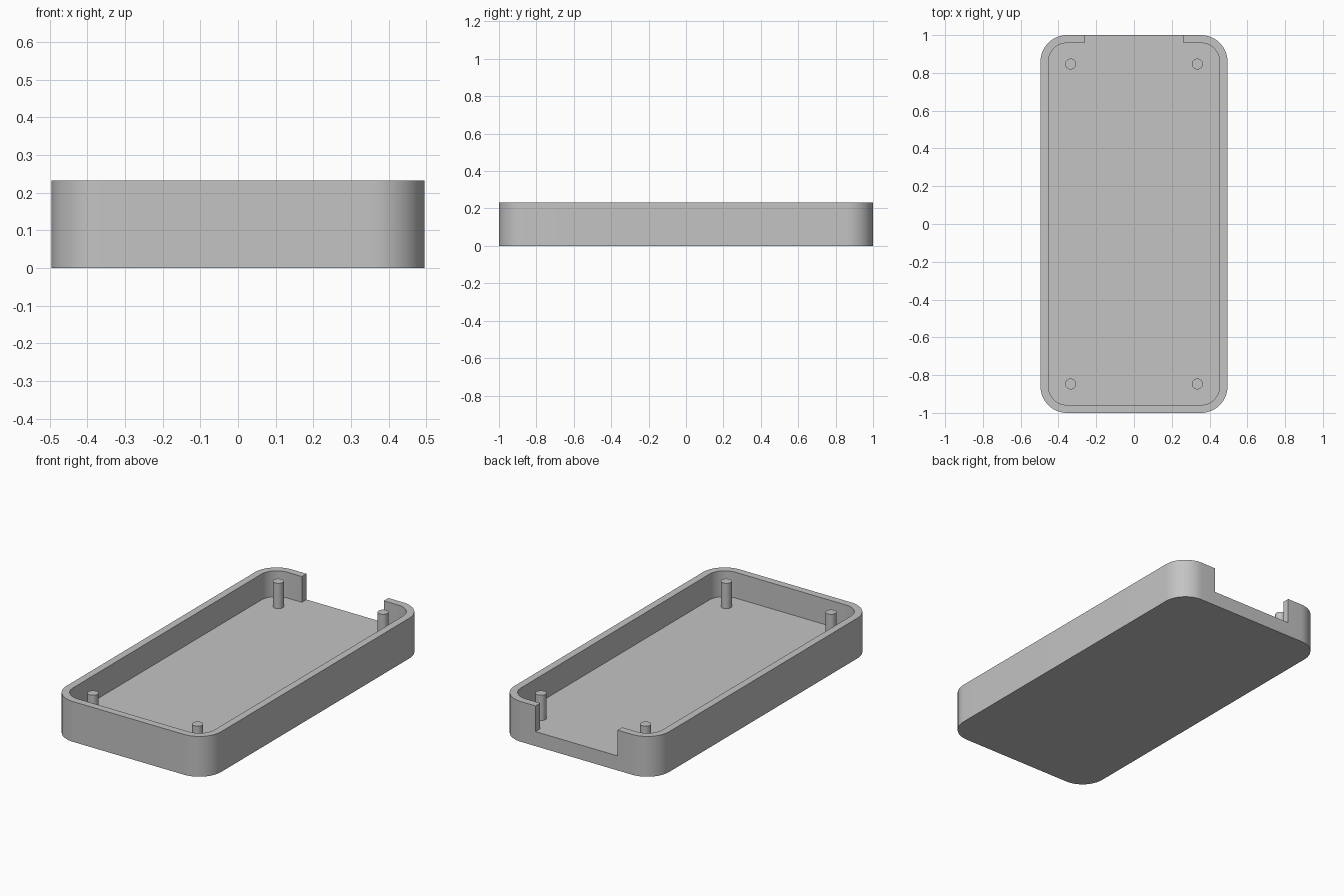
import bpy, bmesh, math

if "Cube" in bpy.data.objects:
    bpy.data.objects.remove(bpy.data.objects["Cube"])

HX, HY, H = 0.495, 1.0, 0.233      # half width, half length, height
WALL, FLOOR, RADIUS = 0.042, 0.084, 0.14
NOTCH = 0.262                      # half width of the opening in the back wall

grey = bpy.data.materials.new("grey plastic")
grey.diffuse_color = (0.55, 0.55, 0.55, 1)
grey.use_nodes = True
grey.node_tree.nodes["Principled BSDF"].inputs["Base Color"].default_value = grey.diffuse_color


def rounded_rect(hx, hy, r, steps=16):
    pts = []
    for i, (sx, sy) in enumerate([(1, 1), (-1, 1), (-1, -1), (1, -1)]):
        for k in range(steps + 1):
            a = (i + k / steps) * math.pi / 2
            pts.append((sx * (hx - r) + r * math.cos(a), sy * (hy - r) + r * math.sin(a)))
    return pts


def prism(name, outline, z0, z1):
    bm = bmesh.new()
    face = bm.faces.new([bm.verts.new((x, y, z0)) for x, y in outline])
    top = bmesh.ops.extrude_face_region(bm, geom=[face])["geom"]
    bmesh.ops.translate(bm, vec=(0, 0, z1 - z0),
                        verts=[g for g in top if isinstance(g, bmesh.types.BMVert)])
    bmesh.ops.recalc_face_normals(bm, faces=bm.faces)
    mesh = bpy.data.meshes.new(name)
    bm.to_mesh(mesh)
    bm.free()
    mesh.materials.append(grey)
    obj = bpy.data.objects.new(name, mesh)
    bpy.context.collection.objects.link(obj)
    return obj


def select(obj):
    bpy.ops.object.select_all(action="DESELECT")
    obj.select_set(True)
    bpy.context.view_layer.objects.active = obj


def cut(obj, cutter):
    mod = obj.modifiers.new("cut", "BOOLEAN")
    mod.operation, mod.solver, mod.object = "DIFFERENCE", "EXACT", cutter
    select(obj)
    bpy.ops.object.modifier_apply(modifier=mod.name)
    bpy.data.objects.remove(cutter)


# Tray: rounded block, hollowed, with an opening in the back wall
tray = prism("case_tray", rounded_rect(HX, HY, RADIUS), 0, H)
cavity = prism("cavity_cutter", rounded_rect(HX - WALL, HY - WALL, RADIUS - WALL), FLOOR, H + 0.1)
cut(tray, cavity)
notch = prism("notch_cutter", [(-NOTCH, 0.86), (NOTCH, 0.86), (NOTCH, 1.1), (-NOTCH, 1.1)],
              FLOOR, H + 0.1)
cut(tray, notch)
select(tray)
bpy.ops.object.shade_smooth_by_angle(angle=math.radians(30))

# Four mounting posts standing on the floor
for side, sx in (("left", -1), ("right", 1)):
    for end, sy in (("front", -1), ("back", 1)):
        circle = [(sx * 0.335 + 0.029 * math.cos(k * math.pi / 16),
                   sy * 0.847 + 0.029 * math.sin(k * math.pi / 16)) for k in range(32)]
        post = prism(f"post_{end}_{side}", circle, FLOOR - 0.01, H - 0.003)
        select(post)
        bpy.ops.object.shade_smooth_by_angle(angle=math.radians(30))
